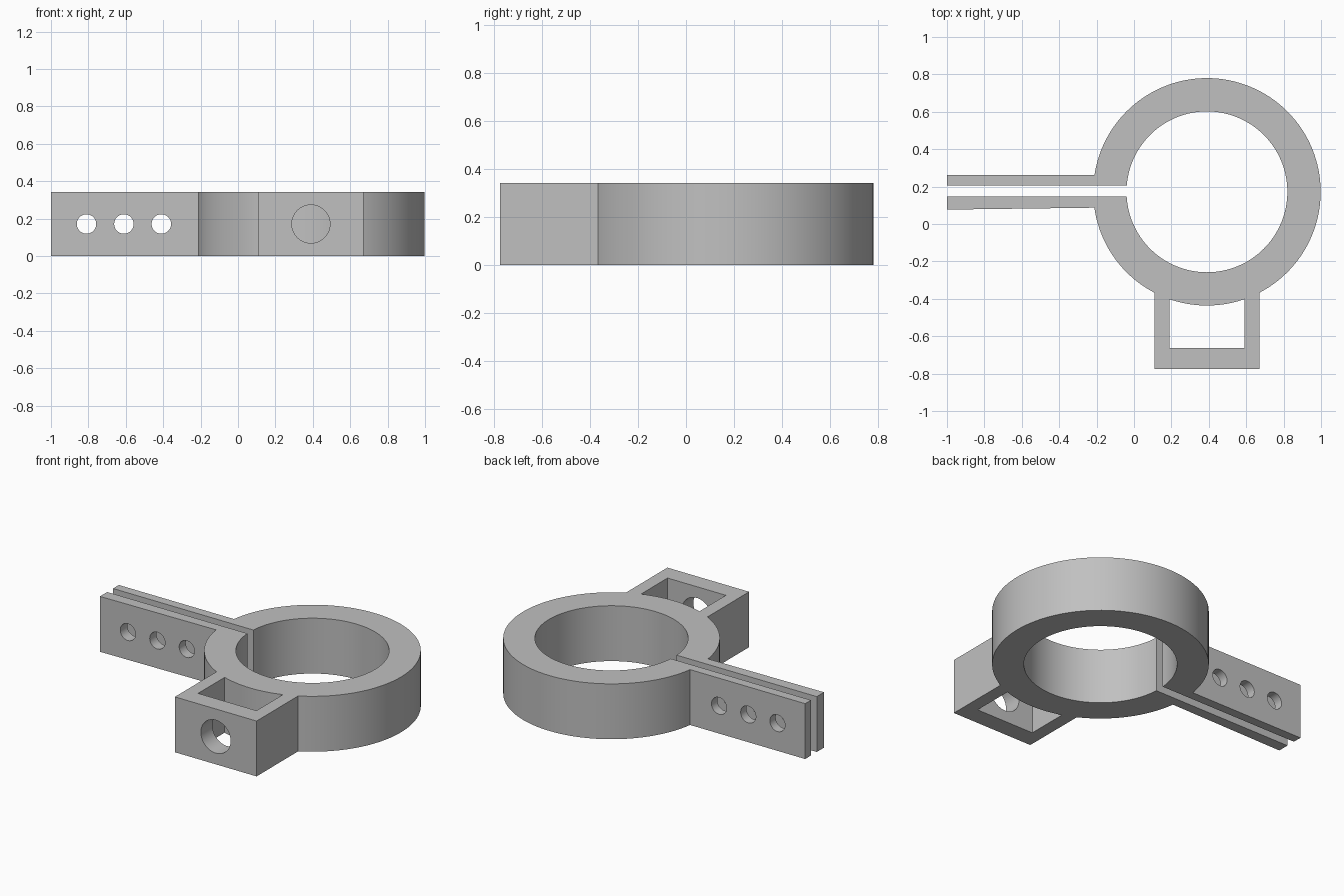
import bpy, bmesh, math
from mathutils import Matrix, Vector

cube = bpy.data.objects.get("Cube")
if cube:
    bpy.data.objects.remove(cube, do_unlink=True)

H = 0.343                 # clamp height
CX, CY = 0.39, 0.172      # ring centre
R_OUT, R_IN = 0.608, 0.43
MID = H / 2

grey = bpy.data.materials.new("plain grey")
grey.use_nodes = True
grey.diffuse_color = (0.53, 0.53, 0.53, 1)
grey.node_tree.nodes["Principled BSDF"].inputs["Base Color"].default_value = (0.53, 0.53, 0.53, 1)


def finish(name, bm):
    bmesh.ops.recalc_face_normals(bm, faces=bm.faces)
    mesh = bpy.data.meshes.new(name)
    bm.to_mesh(mesh)
    bm.free()
    mesh.materials.append(grey)
    ob = bpy.data.objects.new(name, mesh)
    bpy.context.collection.objects.link(ob)
    return ob


def prism(name, outline, z0=0, z1=H):
    bm = bmesh.new()
    base = bm.faces.new([bm.verts.new((x, y, z0)) for x, y in outline])
    top = bmesh.ops.extrude_face_region(bm, geom=[base])["geom"]
    bmesh.ops.translate(bm, vec=(0, 0, z1 - z0),
                        verts=[v for v in top if isinstance(v, bmesh.types.BMVert)])
    return finish(name, bm)


def block(name, x0, x1, y0, y1, z0=0, z1=H):
    return prism(name, [(x0, y0), (x1, y0), (x1, y1), (x0, y1)], z0, z1)


def cylinder(name, centre, radius, depth, segments, along_y=False):
    bm = bmesh.new()
    turn = Matrix.Rotation(math.pi / 2, 4, "X") if along_y else Matrix()
    bmesh.ops.create_cone(bm, cap_ends=True, segments=segments, radius1=radius,
                          radius2=radius, depth=depth,
                          matrix=Matrix.Translation(Vector(centre)) @ turn)
    return finish(name, bm)


def combine(target, other, operation):
    other.hide_render = True
    mod = target.modifiers.new(operation.lower(), "BOOLEAN")
    mod.operation, mod.solver, mod.object = operation, "EXACT", other
    bpy.context.view_layer.objects.active = target
    bpy.ops.object.modifier_apply(modifier=mod.name)
    bpy.data.objects.remove(other, do_unlink=True)


# Square mount: open window and a round hole through the front wall
mount = block("mount", CX - 0.28, CX + 0.28, -0.775, 0)
combine(mount, block("window", CX - 0.2, CX + 0.2, -0.662, 0.1, -0.1, H + 0.1), "DIFFERENCE")
combine(mount, cylinder("mount_hole", (CX, -0.72, MID), 0.102, 0.3, 64, True), "DIFFERENCE")

# Clamp arms as one slightly tapered bar, drilled for three bolts
arms = prism("arms", [(-1, 0.077), (0, 0.09), (0, 0.262), (-1, 0.262)])
for x in (-0.81, -0.61, -0.41):
    combine(arms, cylinder("bolt_hole", (x, CY, MID), 0.052, 0.6, 48, True), "DIFFERENCE")

# Ring joined to the mount and arms, then bored and split
clamp = cylinder("ring_clamp", (CX, CY, MID), R_OUT, H, 128)
combine(clamp, mount, "UNION")
combine(clamp, arms, "UNION")
combine(clamp, cylinder("bore", (CX, CY, MID), R_IN, 1, 128), "DIFFERENCE")
combine(clamp, block("slit", -1.1, CX, 0.148, 0.205, -0.1, H + 0.1), "DIFFERENCE")

# Smooth round walls, sharp corners
bpy.ops.object.select_all(action="DESELECT")
clamp.select_set(True)
bpy.context.view_layer.objects.active = clamp
bpy.ops.object.shade_smooth_by_angle(angle=math.radians(30))
